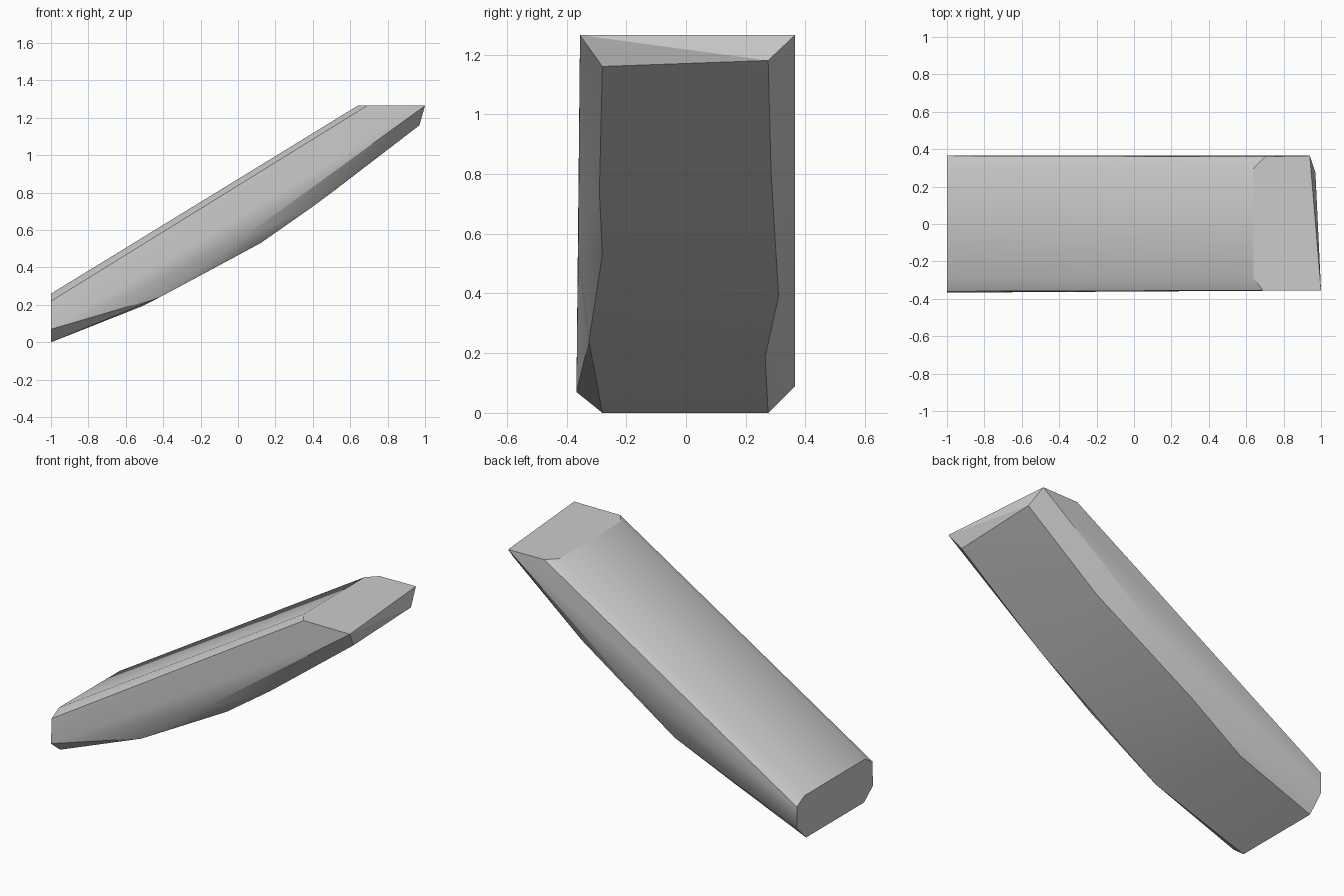
import bpy
import bmesh
import math

cube = bpy.data.objects.get("Cube")
if cube:
    bpy.data.objects.remove(cube, do_unlink=True)

# Flat grey surface
grey = bpy.data.materials.new("stone grey")
grey.use_nodes = True
colour = (0.6, 0.6, 0.6, 1)
grey.diffuse_color = colour
grey.node_tree.nodes["Principled BSDF"].inputs["Base Color"].default_value = colour

# Long edges of the leaning slab, each running from the low end to the high end
TOP = 1.265
edges = {
    "underside_front": [(-1, -0.28, 0), (-0.42, -0.325, 0.24), (0.12, -0.28, 0.53),
                        (0.42, -0.29, 0.74), (0.97, -0.28, 1.16)],
    "underside_back": [(-1, 0.275, 0), (-0.52, 0.265, 0.19), (-0.14, 0.31, 0.39),
                       (0.5, 0.285, 0.8), (0.97, 0.275, 1.18)],
    "side_front_low": [(-1, -0.367, 0.07), (0, -0.361, 0.54), (1, -0.355, TOP)],
    "side_back_low": [(-1, 0.365, 0.09), (0.1, 0.365, 0.63), (0.94, 0.365, TOP)],
    "side_front_high": [(-1, -0.36, 0.22), (0.69, -0.355, TOP)],
    "side_back_high": [(-1, 0.365, 0.22), (0.7, 0.36, TOP)],
    "crown_front": [(-1, -0.29, 0.26), (0.64, -0.29, TOP)],
    "crown_back": [(-1, 0.29, 0.26), (0.64, 0.3, TOP)],
}

# Wrap the edges in one solid with chamfered corners
bm = bmesh.new()
for path in edges.values():
    for point in path:
        bm.verts.new(point)
hull = bmesh.ops.convex_hull(bm, input=bm.verts)
loose = [v for v in bm.verts if not v.link_faces]
bmesh.ops.delete(bm, geom=loose, context='VERTS')
bmesh.ops.dissolve_limit(bm, angle_limit=math.radians(1),
                         verts=bm.verts, edges=bm.edges)
bmesh.ops.recalc_face_normals(bm, faces=bm.faces)

mesh = bpy.data.meshes.new("leaning_slab")
bm.to_mesh(mesh)
bm.free()
mesh.materials.append(grey)
slab = bpy.data.objects.new("leaning_slab", mesh)
bpy.context.collection.objects.link(slab)

# Soft shading with crisp chamfers
bpy.context.view_layer.objects.active = slab
slab.select_set(True)
bpy.ops.object.shade_smooth_by_angle(angle=math.radians(30))
